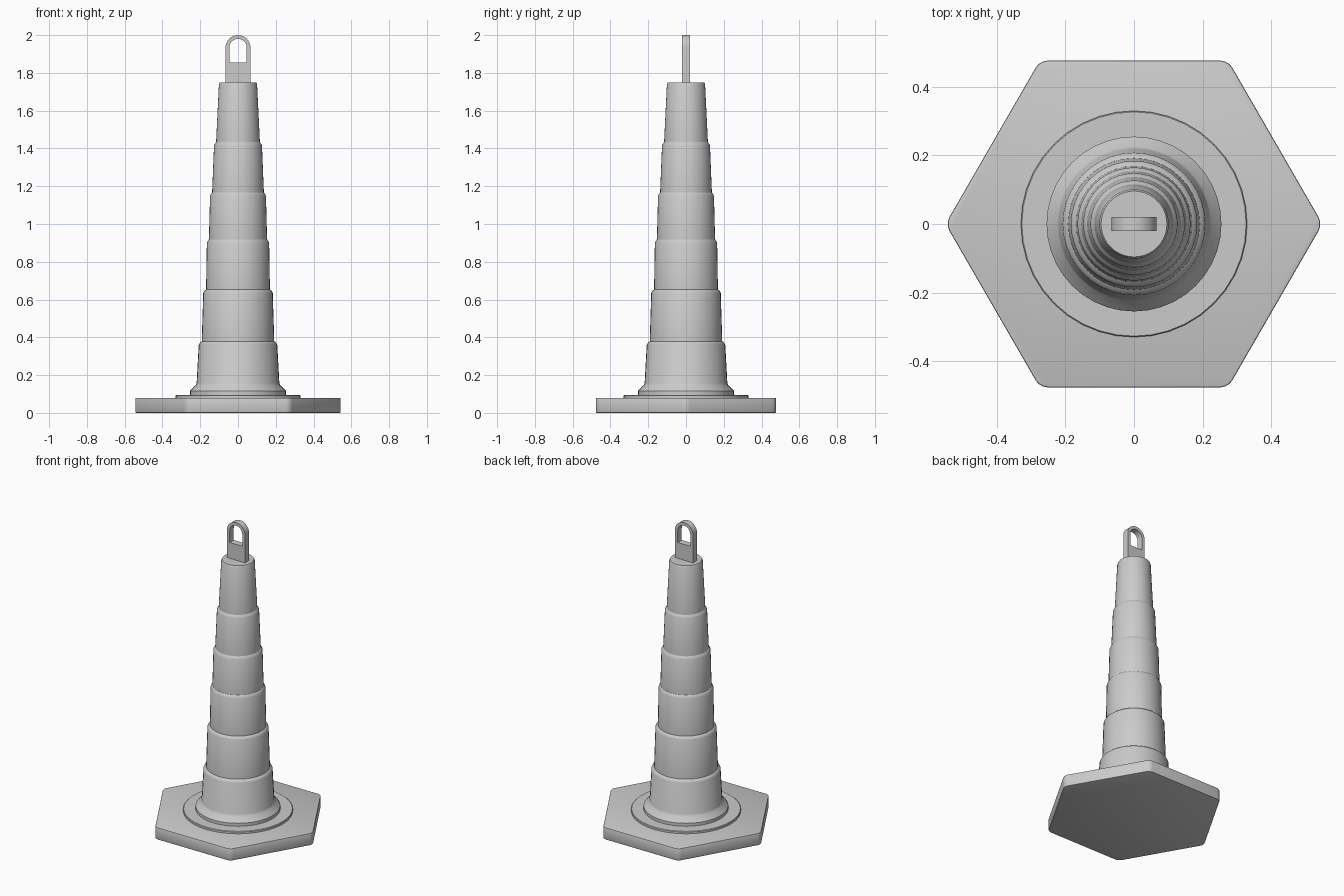
import bpy, bmesh
from math import pi, cos, sin

if "Cube" in bpy.data.objects:
    bpy.data.objects.remove(bpy.data.objects["Cube"])


def smooth(obj, angle=30):
    bpy.ops.object.select_all(action='DESELECT')
    obj.select_set(True)
    bpy.context.view_layer.objects.active = obj
    bpy.ops.object.shade_smooth_by_angle(angle=angle * pi / 180)


def lathe(name, profile, segments=40):
    """Revolve (radius, z) points around z and cap both ends."""
    bm = bmesh.new()
    rings = [[bm.verts.new((r * cos(2 * pi * i / segments), r * sin(2 * pi * i / segments), z))
              for i in range(segments)] for r, z in profile]
    for a, b in zip(rings, rings[1:]):
        for i in range(segments):
            j = (i + 1) % segments
            bm.faces.new((a[i], a[j], b[j], b[i]))
    bm.faces.new(rings[0][::-1])
    bm.faces.new(rings[-1])
    mesh = bpy.data.meshes.new(name)
    bm.to_mesh(mesh)
    bm.free()
    obj = bpy.data.objects.new(name, mesh)
    bpy.context.collection.objects.link(obj)
    smooth(obj)
    return obj


# Hexagonal base with rounded corners and softened rims
R = 0.55
bm = bmesh.new()
bm.faces.new([bm.verts.new((R * cos(i * pi / 3), R * sin(i * pi / 3), 0)) for i in range(6)])
bmesh.ops.bevel(bm, geom=bm.verts[:], offset=0.022, segments=3, profile=0.5, affect='VERTICES')
ext = bmesh.ops.extrude_face_region(bm, geom=bm.faces[:])
bmesh.ops.translate(bm, vec=(0, 0, 0.08),
                    verts=[v for v in ext['geom'] if isinstance(v, bmesh.types.BMVert)])
bmesh.ops.recalc_face_normals(bm, faces=bm.faces)
rims = [e for e in bm.edges if abs(e.verts[0].co.z - e.verts[1].co.z) < 1e-4]
bmesh.ops.bevel(bm, geom=rims, offset=0.005, segments=2, profile=0.5, affect='EDGES')
mesh = bpy.data.meshes.new("base")
bm.to_mesh(mesh)
bm.free()
base = bpy.data.objects.new("base", mesh)
bpy.context.collection.objects.link(base)
smooth(base)

# Thin raised disc on the base
lathe("base_disc", [(0.33, 0.07), (0.33, 0.092), (0.327, 0.095)])

# Cone body: flared foot, then stepped sleeves (bottom radius, top radius, ledge height)
profile = [(0.255, 0.09), (0.255, 0.115), (0.25, 0.122), (0.225, 0.145), (0.219, 0.158)]
sleeves = [(None, 0.208, 0.37), (0.192, 0.184, 0.645), (0.169, 0.165, 0.91),
           (0.154, 0.148, 1.16), (0.137, 0.127, 1.425), (0.116, 0.101, 1.75)]
for bottom, top, z in sleeves:
    if bottom:
        profile.append((bottom, profile[-1][1] + 0.008))
    profile += [(top, z - 0.01), (top - 0.005, z)]
lathe("cone_body", profile)

# Lifting handle: arched plate with an arched hole
curve = bpy.data.curves.new("handle", 'CURVE')
curve.dimensions = '2D'
curve.fill_mode = 'BOTH'
curve.extrude = 0.021
for r, low, centre in ((0.066, 1.74, 1.934), (0.046, 1.855, 1.934)):
    pts = [(-r, low), (r, low)] + [(r * cos(i * pi / 16), centre + r * sin(i * pi / 16))
                                   for i in range(17)]
    spline = curve.splines.new('POLY')
    spline.points.add(len(pts) - 1)
    for p, (x, z) in zip(spline.points, pts):
        p.co = (x, z, 0, 1)
    spline.use_cyclic_u = True
handle = bpy.data.objects.new("handle", curve)
handle.rotation_euler = (pi / 2, 0, 0)
bpy.context.collection.objects.link(handle)
bpy.ops.object.select_all(action='DESELECT')
handle.select_set(True)
bpy.context.view_layer.objects.active = handle
bpy.ops.object.convert(target='MESH')
smooth(bpy.context.view_layer.objects.active)
